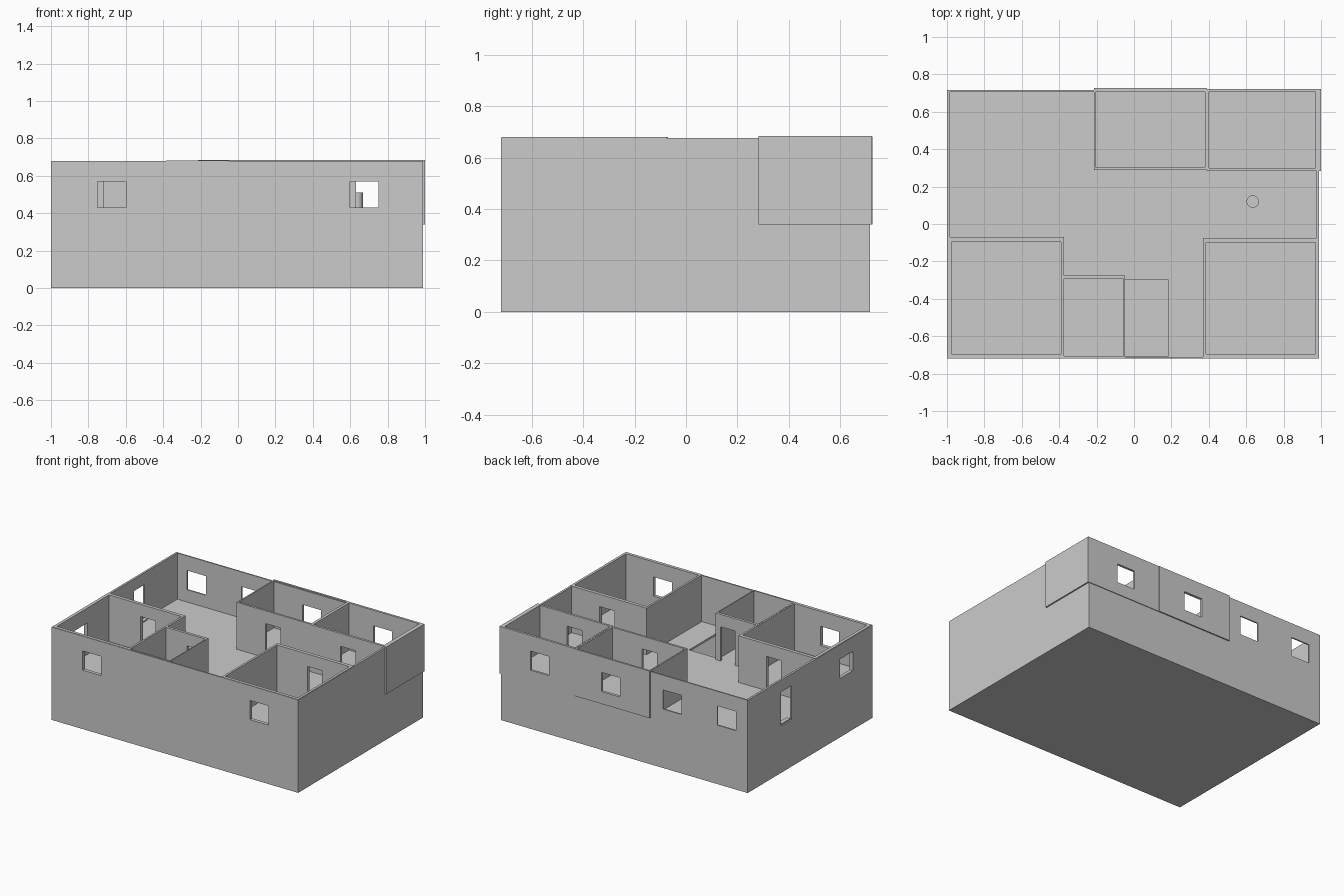
import bpy
import bmesh
import math
from mathutils import Matrix

cube = bpy.data.objects.get("Cube")
if cube:
    bpy.data.objects.remove(cube, do_unlink=True)

FLOOR = 0.34          # top of the upper storey floor
SILL, HEAD = 0.43, 0.57
DOOR_HEAD = 0.59

plaster = bpy.data.materials.new("plain_grey")
plaster.use_nodes = True
grey = (0.6, 0.6, 0.6, 1)
plaster.diffuse_color = grey
plaster.node_tree.nodes["Principled BSDF"].inputs["Base Color"].default_value = grey


def finish(name, bm):
    bmesh.ops.recalc_face_normals(bm, faces=bm.faces)
    mesh = bpy.data.meshes.new(name)
    bm.to_mesh(mesh)
    bm.free()
    mesh.materials.append(plaster)
    obj = bpy.data.objects.new(name, mesh)
    bpy.context.collection.objects.link(obj)
    return obj


def add_box(bm, xs, ys, zs):
    size = [b - a for a, b in (xs, ys, zs)]
    centre = [(a + b) / 2 for a, b in (xs, ys, zs)]
    bmesh.ops.create_cube(bm, size=1,
                          matrix=Matrix.Translation(centre) @ Matrix.Diagonal((*size, 1)))


def box(name, xs, ys, zs):
    bm = bmesh.new()
    add_box(bm, xs, ys, zs)
    return finish(name, bm)


def ring(name, outer, inner, z0, z1):
    """Rectangular ring; each rectangle is (x0, x1, y0, y1)."""
    bm = bmesh.new()
    loops = []
    for x0, x1, y0, y1 in (outer, inner):
        for z in (z0, z1):
            loops.append([bm.verts.new((x, y, z))
                          for x, y in ((x0, y0), (x1, y0), (x1, y1), (x0, y1))])
    out_low, out_top, in_low, in_top = loops
    for a, b in ((out_low, out_top), (out_top, in_top), (in_top, in_low), (in_low, out_low)):
        for i in range(4):
            j = (i + 1) % 4
            bm.faces.new((a[i], a[j], b[j], b[i]))
    return finish(name, bm)


# Outer shell and the rooms
walls = [
    ring("outer_walls", (-1, 0.99, -0.72, 0.717), (-0.985, 0.975, -0.71, 0.707), 0, 0.677),
    ring("front_right_room", (-0.998, -0.375, -0.718, -0.07), (-0.975, -0.39, -0.695, -0.095), FLOOR, 0.68),
    ring("small_room", (-0.385, -0.047, -0.716, -0.275), (-0.375, -0.055, -0.705, -0.295), FLOOR, 0.681),
    ring("front_left_room", (0.37, 0.988, -0.718, -0.075), (0.385, 0.97, -0.695, -0.1), FLOOR, 0.68),
    ring("back_left_room", (0.391, 1.0, 0.283, 0.722), (0.402, 0.97, 0.3, 0.705), FLOOR, 0.684),
    ring("back_middle_room", (-0.215, 0.39, 0.29, 0.726), (-0.205, 0.38, 0.305, 0.712), FLOOR, 0.683),
]

# Door and window openings
cut = bmesh.new()
for x in (-0.675, 0.675):
    add_box(cut, (x - 0.075, x + 0.075), (-0.76, -0.67), (SILL, HEAD))
for x in (0.675, 0.1, -0.39, -0.83):
    add_box(cut, (x - 0.075, x + 0.075), (0.68, 0.76), (SILL, HEAD))
add_box(cut, (-1.05, -0.95), (-0.495, -0.345), (SILL, HEAD))
add_box(cut, (-1.05, -0.95), (0.21, 0.33), (FLOOR, DOOR_HEAD))
for x, y in ((-0.66, -0.083), (0.69, -0.088), (0.69, 0.292), (0.08, 0.298), (-0.145, -0.285)):
    add_box(cut, (x - 0.06, x + 0.06), (y - 0.03, y + 0.03), (FLOOR - 0.01, DOOR_HEAD))
cutter = finish("opening_cutter", cut)
cutter.hide_render = True

for wall in walls:
    mod = wall.modifiers.new("openings", "BOOLEAN")
    mod.operation = "DIFFERENCE"
    mod.solver = "EXACT"
    mod.object = cutter
    bpy.context.view_layer.objects.active = wall
    bpy.ops.object.modifier_apply(modifier=mod.name)
bpy.data.objects.remove(cutter, do_unlink=True)

# Lower floor, and upper floor with a stair opening
box("lower_floor", (-0.99, 0.98, ), (-0.715, 0.712), (0, 0.006))
ring("upper_floor", (-0.99, 0.98, -0.715, 0.712), (-0.05, 0.185, -0.705, -0.3), FLOOR - 0.015, FLOOR)

# Threshold and round column
box("door_threshold", (-0.99, -0.96), (0.21, 0.33), (FLOOR, FLOOR + 0.008))
bm = bmesh.new()
bmesh.ops.create_cone(bm, cap_ends=True, segments=32, radius1=0.033, radius2=0.033, depth=0.17,
                      matrix=Matrix.Translation((0.635, 0.12, FLOOR + 0.085)))
column = finish("round_column", bm)
bpy.ops.object.select_all(action="DESELECT")
column.select_set(True)
bpy.context.view_layer.objects.active = column
bpy.ops.object.shade_smooth_by_angle(angle=math.radians(40))
